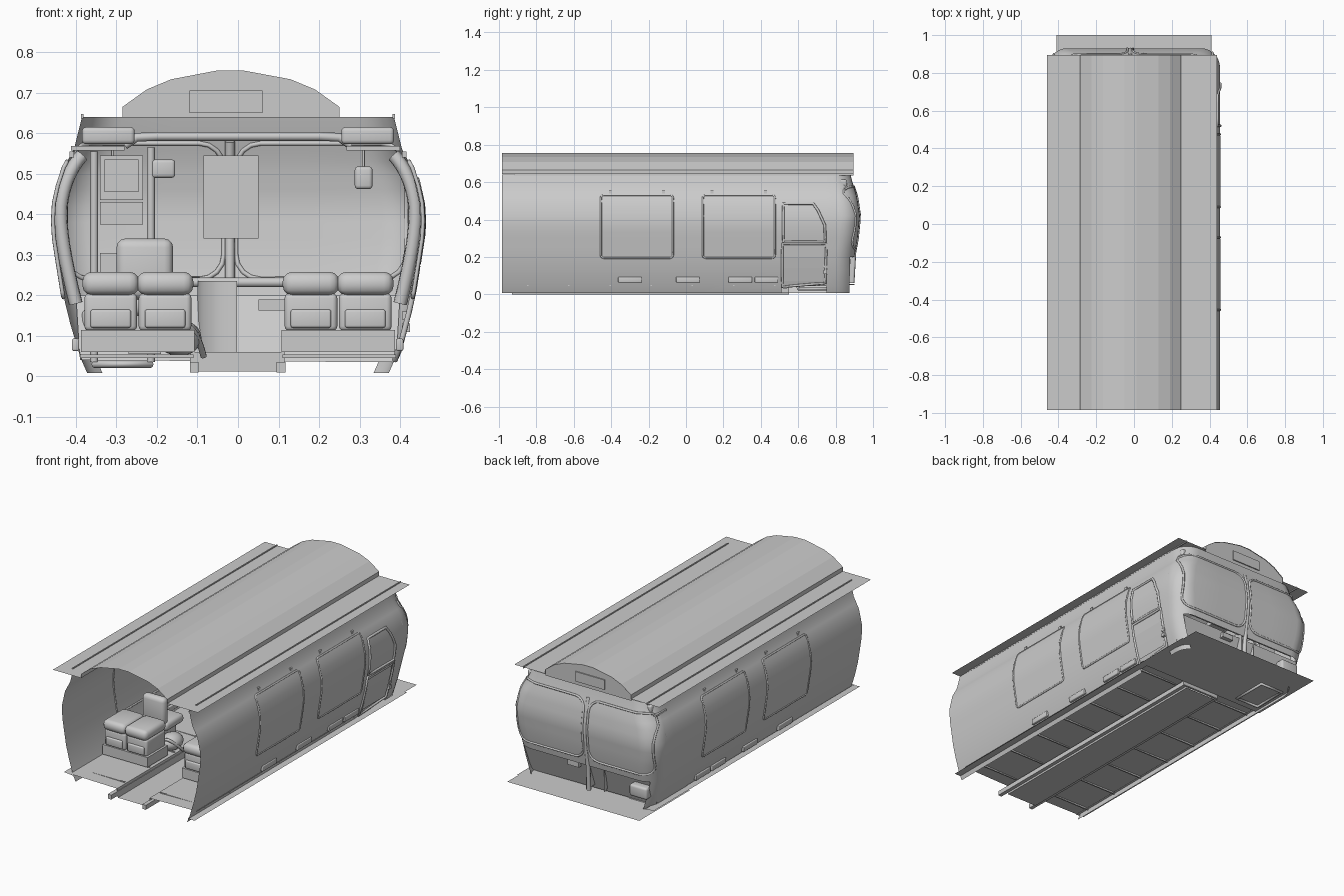
import bpy, bmesh, math
from mathutils import Vector

def finish(name, bm, smooth=False):
    me = bpy.data.meshes.new(name)
    bm.to_mesh(me)
    bm.free()
    ob = bpy.data.objects.new(name, me)
    bpy.context.collection.objects.link(ob)
    if smooth:
        bpy.ops.object.select_all(action='DESELECT')
        ob.select_set(True)
        bpy.context.view_layer.objects.active = ob
        bpy.ops.object.shade_smooth_by_angle(angle=math.radians(35))
    return ob

def grid(name, rows, smooth=False, skip=lambda i, j: False):
    """Sheet through rows of points."""
    bm = bmesh.new()
    vs = [[bm.verts.new(p) for p in r] for r in rows]
    for i in range(len(rows) - 1):
        for j in range(len(rows[0]) - 1):
            if not skip(i, j):
                bm.faces.new((vs[i][j], vs[i][j+1], vs[i+1][j+1], vs[i+1][j]))
    return finish(name, bm, smooth)

def strip(name, profile, y0, y1):
    """An (x, z) profile extruded along y."""
    return grid(name, [[(x, y, z) for x, z in profile] for y in (y0, y1)])

def box(name, x0, x1, y0, y1, z0, z1, bevel=0.0):
    bm = bmesh.new()
    bmesh.ops.create_cube(bm, size=1)
    for v in bm.verts:
        v.co = ((x0+x1)/2 + v.co.x*(x1-x0), (y0+y1)/2 + v.co.y*(y1-y0), (z0+z1)/2 + v.co.z*(z1-z0))
    if bevel:
        bmesh.ops.bevel(bm, geom=bm.edges[:], offset=bevel, segments=3, profile=0.5, affect='EDGES')
    return finish(name, bm, bevel > 0)

def tube(name, pts, r, closed=False, kind='POLY'):
    cu = bpy.data.curves.new(name, 'CURVE')
    cu.dimensions = '3D'
    cu.bevel_depth, cu.bevel_resolution, cu.use_fill_caps = r, 2, True
    sp = cu.splines.new(kind)
    sp.points.add(len(pts) - 1)
    for p, co in zip(sp.points, pts):
        p.co = (*co, 1)
    sp.use_cyclic_u = closed
    if kind == 'NURBS':
        sp.use_endpoint_u, sp.order_u, sp.resolution_u = True, 3, 6
    ob = bpy.data.objects.new(name, cu)
    bpy.context.collection.objects.link(ob)
    return ob

def interp(table, z):
    for (a, va), (b, vb) in zip(table, table[1:]):
        if z <= b:
            t = max(0, (z - a) / (b - a))
            return va + (vb - va) * t
    return table[-1][1]

def round_rect(a0, a1, b0, b1, r, n=4):
    pts = []
    for ca, cb, s in ((a1-r, b1-r, 0), (a0+r, b1-r, 1), (a0+r, b0+r, 2), (a1-r, b0+r, 3)):
        for k in range(n + 1):
            t = math.pi/2 * (s + k/n)
            pts.append((ca + r*math.cos(t), cb + r*math.sin(t)))
    out = []
    for p, q in zip(pts, pts[1:] + pts[:1]):       # subdivide so loops follow curvature
        d = 1 + int(math.dist(p, q) / 0.05)
        out += [(p[0]+(q[0]-p[0])*k/d, p[1]+(q[1]-p[1])*k/d) for k in range(d)]
    return out

WALL = [(0.008, 0.372), (0.06, 0.395), (0.13, 0.414), (0.2, 0.431), (0.3, 0.447), (0.36, 0.456), (0.42, 0.455),
        (0.5, 0.437), (0.56, 0.405), (0.64, 0.385)]
END = [(0.008, 0.895), (0.2, 0.90), (0.3, 0.918), (0.42, 0.93), (0.52, 0.915), (0.6, 0.89), (0.64, 0.88)]
R = 0.1
wx = lambda z: interp(WALL, z)

def end_y(x, z):
    d = max(0, abs(x) - wx(z) + R)
    return interp(END, z) - R + math.sqrt(max(0, R*R - d*d))

# Body shell: side walls wrapping round into the end wall, open at the front
LV = [0.008, 0.045, 0.13, 0.2, 0.25, 0.3, 0.34, 0.38, 0.42, 0.46, 0.5, 0.53, 0.56, 0.6, 0.64]
def plan(z):
    w = wx(z)
    half = [(w, y) for y in (-0.985, -0.45, 0.1, 0.51, 0.75)]
    half += [(w-R+R*math.cos(t), interp(END, z)-R+R*math.sin(t))
             for t in [math.pi/2*k/7 for k in range(8)]] + [(w*0.4, interp(END, z))]
    left = [(-x, max(y, -0.91)) for x, y in reversed(half)]   # left wall starts further back
    return [(x, y, z) for x, y in half + left]
N = len(plan(0.3))
def gap(i, j):
    return (LV[i] < 0.2 and 8 < j < N-10) or (i < 1 and j == 3)
grid('body_shell', [plan(z) for z in LV], True, gap)

# Roof: raised faceted arch with flat overhanging sides, closed at the far end only
ARCH = [(-0.285, 0.63), (-0.285, 0.665), (-0.225, 0.708), (-0.165, 0.733), (-0.05, 0.755), (0.012, 0.755),
        (0.13, 0.733), (0.19, 0.708), (0.25, 0.665), (0.25, 0.63)]
strip('roof', [(-0.46, 0.642), (-0.285, 0.642)] + ARCH[1:9] + [(0.25, 0.642), (0.44, 0.642)], -0.985, 0.895)
bm = bmesh.new()
bm.faces.new([bm.verts.new((x, 0.89, z)) for x, z in ARCH])
finish('roof_end_panel', bm)
box('route_sign', -0.12, 0.06, 0.885, 0.896, 0.65, 0.705)
for s in (-1, 1):
    box('roof_gutter', s*0.384-0.003, s*0.384+0.003, -0.92, 0.895, 0.636, 0.647)

# Floors, sunken aisle and apron
strip('aisle_floor', [(-0.395, 0.055), (-0.10, 0.05), (-0.10, 0.035), (-0.095, 0.0), (0.095, 0.0),
                      (0.10, 0.035), (0.10, 0.05), (0.395, 0.055)], -0.93, 0.55)
for s in (-1, 1):
    box('aisle_rail', s*0.107-0.012, s*0.107+0.010, -0.985, 0.55, 0.01, 0.035)
    for k in range(7):
        box('floor_crossbeam', s*0.25-0.14, s*0.25+0.14, -0.85+k*0.22, -0.842+k*0.22, 0.045, 0.054)
strip('right_sill', [(0.375, 0.03), (0.42, 0.03)], -0.985, 0.9)
strip('left_sill', [(-0.375, 0.05), (-0.43, 0.055)], -0.93, 0.9)
box('aisle_end', -0.118, 0.115, 0.54, 0.552, 0.012, 0.06)
strip('cab_floor', [(-0.41, 0.032), (0.41, 0.032)], 0.55, 1.0)

# Panel sloping inward below the windscreen
grid('lower_end_panel', [[(-0.40, 0.87, 0.2), (0.40, 0.87, 0.2)], [(-0.39, 0.81, 0.04), (0.39, 0.81, 0.035)]])

# Side windows and sill steps, mirrored
for s in (-1, 1):
    for y0, y1 in ((-0.455, -0.07), (0.09, 0.475)):
        zs = [0.2 + k*0.033 for k in range(11)]
        grid('side_window', [[(s*(wx(z)+0.003), y, z) for z in zs] for y in (y0+0.006, y1-0.006)], True)
        tube('window_frame', [(s*(wx(z)+0.001), y, z) for y, z in round_rect(y0, y1, 0.195, 0.53, 0.015)], 0.005, True)
        for y in (y0+0.05, y1-0.05):
            box('window_latch', s*wx(0.55)-0.006, s*wx(0.55)+0.006, y-0.008, y+0.008, 0.54, 0.555)
    for y in (-0.30, 0.01, 0.29, 0.43):
        box('sill_vent', s*0.4-0.01, s*0.4+0.008, y-0.063, y+0.063, 0.063, 0.093, 0.004)

# Cab door on the right side
def door_loop(name, pts, r):
    fine = []
    for p, q in zip(pts, pts[1:] + pts[:1]):
        fine += [(p[0]+(q[0]-p[0])*k/4, p[1]+(q[1]-p[1])*k/4) for k in range(4)]
    tube(name, [(wx(z)+0.001, y, z) for y, z in fine], r, True)
door_loop('door_window_frame', [(0.52, 0.28), (0.52, 0.485), (0.68, 0.485), (0.705, 0.45), (0.742, 0.37), (0.745, 0.28)], 0.007)
door_loop('door_frame', [(0.515, 0.04), (0.515, 0.27), (0.75, 0.27), (0.745, 0.06)], 0.007)
grid('door_panel', [[(wx(z)+0.005, y, z) for z in (0.07, 0.14, 0.2, 0.255)] for y in (0.525, 0.73)])
for z in (0.12, 0.15):
    box('door_hinge', 0.405, 0.425, 0.735, 0.755, z-0.01, z+0.01)

# Windscreen frames on the end wall
for x0, x1 in ((-0.425, -0.035), (-0.005, 0.415)):
    loop = []
    for x, z in round_rect(x0, x1, 0.24, 0.575, 0.06):
        x = max(0.006-wx(z), min(wx(z)-0.006, x))
        loop.append((x, end_y(x, z), z))
    tube('windscreen_frame', loop, 0.006, True)
tube('windscreen_post', [(-0.02, end_y(0, z)-0.008, z) for z in (0.06, 0.24, 0.33, 0.42, 0.5, 0.58)], 0.012)
tube('lower_rail', [(-0.36, 0.87, 0.232), (0.36, 0.87, 0.232)], 0.012)
tube('upper_rail', [(-0.28, 0.85, 0.57), (-0.25, 0.85, 0.59), (-0.2, 0.85, 0.592), (0.2, 0.85, 0.592),
                    (0.25, 0.85, 0.59), (0.28, 0.85, 0.57)], 0.011)
for s in (-1, 1):
    # Curved corner pillar, overhead locker and hanging mirror
    tube('corner_pillar', [(s*0.385, 0.83, 0.545), (s*0.425, 0.82, 0.5), (s*0.446, 0.82, 0.36), (s*0.40, 0.83, 0.18)], 0.017, kind='NURBS')
    box('overhead_locker', s*0.32-0.065, s*0.32+0.065, 0.78, 0.86, 0.573, 0.615, 0.01)
    box('overhead_shelf', s*0.34-0.072, s*0.34+0.06, 0.76, 0.85, 0.557, 0.568)
    tube('mirror_arm', [(s*0.31, 0.82, 0.557), (s*0.31, 0.82, 0.5)], 0.003)
    box('mirror', s*0.31-0.022, s*0.31+0.022, 0.81, 0.83, 0.462, 0.518, 0.009)

# Paired passenger benches
for s in (-1, 1):
    c = s*0.247
    box('bench_base', c-0.14, c+0.14, -0.65, -0.47, 0.06, 0.115)
    for k in (-1, 1):
        m = c + k*0.067
        box('bench_seat', m-0.065, m+0.065, -0.645, -0.475, 0.112, 0.205, 0.012)
        box('bench_cushion', m-0.07, m+0.07, -0.66, -0.47, 0.2, 0.258, 0.024)
        box('bench_pocket', m-0.05, m+0.05, -0.655, -0.64, 0.12, 0.165, 0.006)

# Single seat and small machine beside the aisle
box('single_seat_back', -0.3, -0.16, -0.43, -0.38, 0.19, 0.34, 0.022)
box('single_seat', -0.305, -0.155, -0.41, -0.25, 0.15, 0.2, 0.02)
box('single_seat_base', -0.27, -0.19, -0.38, -0.28, 0.055, 0.155)
bm = bmesh.new()
bmesh.ops.create_uvsphere(bm, u_segments=16, v_segments=10, radius=1)
for v in bm.verts:
    v.co = Vector((-0.145 + v.co.x*0.055, -0.38 + v.co.y*0.07, 0.095 + v.co.z*0.045))
finish('machine_drum', bm, True)
tube('machine_pipe', [(-0.2, -0.42, 0.07), (-0.15, -0.45, 0.14), (-0.1, -0.42, 0.11), (-0.085, -0.36, 0.05)], 0.008, kind='NURBS')

# Cab partition: poles, bottom frame and control panels
for x, top in ((-0.355, 0.555), (-0.215, 0.565)):
    tube('cab_pole', [(x, 0.6, 0.035), (x, 0.6, top)], 0.01)
tube('cab_base_frame', [(-0.355, 0.6, 0.03), (-0.215, 0.6, 0.03), (-0.215, 0.8, 0.03), (-0.355, 0.8, 0.03)], 0.009, True)
box('control_screen', -0.34, -0.235, 0.72, 0.74, 0.435, 0.545)
box('screen_inset', -0.33, -0.245, 0.712, 0.722, 0.455, 0.535)
box('control_box', -0.34, -0.235, 0.7, 0.74, 0.375, 0.43)
box('lower_cabinet', -0.34, -0.235, 0.7, 0.76, 0.06, 0.305)
box('grab_bracket', -0.215, -0.155, 0.59, 0.62, 0.49, 0.535, 0.008)
box('notice_board', -0.085, 0.05, 0.86, 0.868, 0.34, 0.545)

# Dash column, fuse box and lamp box below the windscreen
grid('dash_column', [[(-0.005-0.095*math.sin(math.pi/2*k/6), 0.87-0.095*math.cos(math.pi/2*k/6), z)
                      for k in range(7)] for z in (0.06, 0.235)], True)
box('dash_fin', -0.008, -0.002, 0.775, 0.89, 0.06, 0.235)
box('fuse_box', 0.05, 0.12, 0.85, 0.88, 0.162, 0.19)
box('lamp_box', -0.385, -0.275, 0.84, 0.9, 0.1, 0.165, 0.012)
